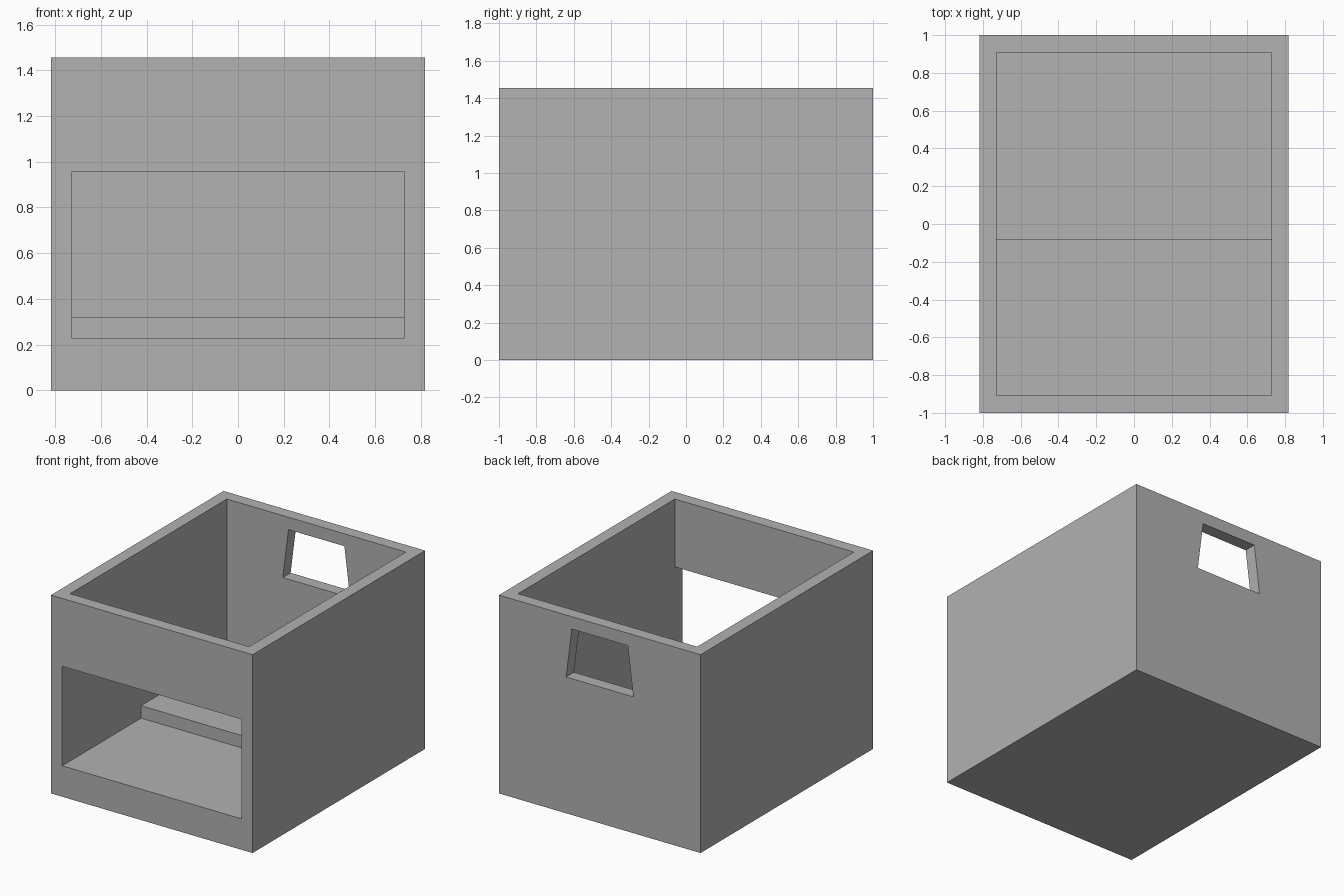
import bpy
import bmesh
from mathutils import Vector

default = bpy.data.objects.get("Cube")
if default:
    bpy.data.objects.remove(default, do_unlink=True)

HALF_W, HALF_D, HEIGHT = 0.818, 1.0, 1.455
WALL = 0.091
FLOOR_Z, STEP_Z, STEP_Y = 0.227, 0.318, -0.085
WINDOW_TOP = 0.957

grey = bpy.data.materials.new("plain grey")
grey.use_nodes = True
colour = (0.445, 0.445, 0.445, 1)
grey.diffuse_color = colour
grey.node_tree.nodes["Principled BSDF"].inputs["Base Color"].default_value = colour


def prism(name, points, direction):
    """Extrude a closed planar outline along a direction."""
    bm = bmesh.new()
    face = bm.faces.new([bm.verts.new(p) for p in points])
    out = bmesh.ops.extrude_face_region(bm, geom=[face])
    moved = [g for g in out["geom"] if isinstance(g, bmesh.types.BMVert)]
    bmesh.ops.translate(bm, verts=moved, vec=Vector(direction))
    bmesh.ops.recalc_face_normals(bm, faces=bm.faces)
    mesh = bpy.data.meshes.new(name)
    bm.to_mesh(mesh)
    bm.free()
    mesh.materials.append(grey)
    obj = bpy.data.objects.new(name, mesh)
    bpy.context.collection.objects.link(obj)
    return obj


def cut(target, cutter):
    """Subtract the cutter, then discard it."""
    mod = target.modifiers.new("cut", 'BOOLEAN')
    mod.operation, mod.solver, mod.object = 'DIFFERENCE', 'EXACT', cutter
    cutter.hide_render = True
    bpy.context.view_layer.objects.active = target
    bpy.ops.object.modifier_apply(modifier=mod.name)
    bpy.data.objects.remove(cutter, do_unlink=True)


# Solid outer block
box = prism("storage_bin",
            [(-HALF_W, -HALF_D, 0), (HALF_W, -HALF_D, 0),
             (HALF_W, HALF_D, 0), (-HALF_W, HALF_D, 0)],
            (0, 0, HEIGHT))

# Cavity with stepped floor, open top and full-width front window
inner_w, inner_d = HALF_W - WALL, HALF_D - WALL
beyond_front, beyond_top = -HALF_D - 0.2, HEIGHT + 0.2
side_profile = [(beyond_front, FLOOR_Z), (STEP_Y, FLOOR_Z), (STEP_Y, STEP_Z),
                (inner_d, STEP_Z), (inner_d, beyond_top), (-inner_d, beyond_top),
                (-inner_d, WINDOW_TOP), (beyond_front, WINDOW_TOP)]
cut(box, prism("cavity_cutter", [(-inner_w, y, z) for y, z in side_profile],
               (2 * inner_w, 0, 0)))

# Tapered hand hole through the back wall
hole = [(-0.273, 1.0), (0.273, 1.0), (0.227, 1.364), (-0.227, 1.364)]
cut(box, prism("handle_cutter", [(x, 0.7, z) for x, z in hole], (0, 0.6, 0)))
